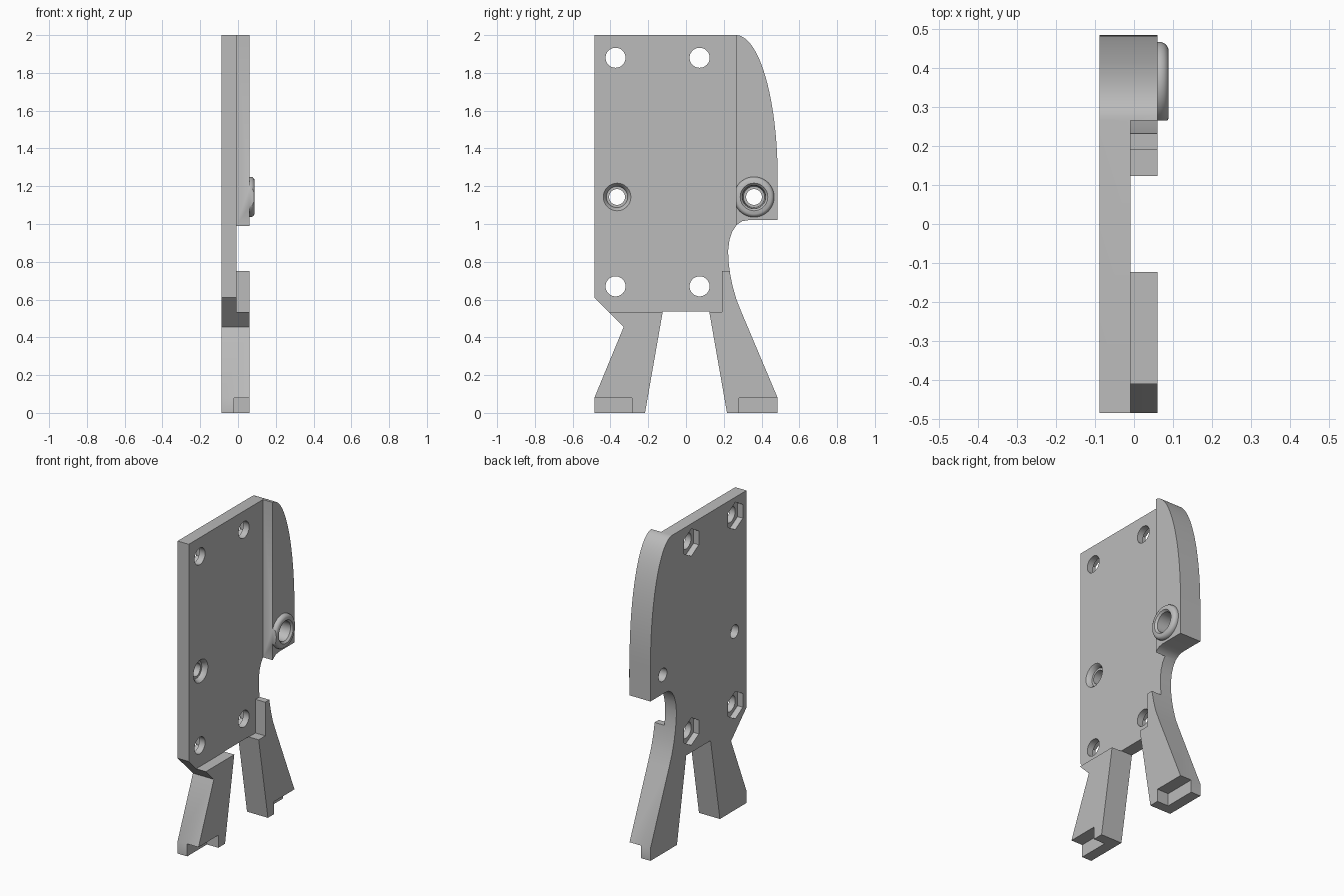
import bpy, bmesh
from math import sin, cos, pi
from mathutils import Matrix

if "Cube" in bpy.data.objects:
    bpy.data.objects.remove(bpy.data.objects["Cube"])

BACK, PLATE, FACE = -0.088, -0.009, 0.06

grey = bpy.data.materials.new("plain grey")
grey.use_nodes = True
colour = (0.5, 0.5, 0.5, 1)
grey.diffuse_color = colour
grey.node_tree.nodes["Principled BSDF"].inputs["Base Color"].default_value = colour


def finish(name, bm):
    bmesh.ops.recalc_face_normals(bm, faces=bm.faces)
    mesh = bpy.data.meshes.new(name)
    bm.to_mesh(mesh)
    bm.free()
    mesh.materials.append(grey)
    obj = bpy.data.objects.new(name, mesh)
    bpy.context.collection.objects.link(obj)
    return obj


def prism(name, outline, x0, x1):
    """Extrude a (y, z) outline along x."""
    bm = bmesh.new()
    face = bm.faces.new([bm.verts.new((x0, y, z)) for y, z in outline])
    out = bmesh.ops.extrude_face_region(bm, geom=[face])
    verts = [v for v in out["geom"] if isinstance(v, bmesh.types.BMVert)]
    bmesh.ops.translate(bm, verts=verts, vec=(x1 - x0, 0, 0))
    return finish(name, bm)


def ring_points(y, z, r, n):
    return [(y + r * sin(2 * pi * i / n), z + r * cos(2 * pi * i / n)) for i in range(n)]


def lathe(name, y, z, profile, n=48):
    """Stack (radius, x) rings into a closed round solid along x."""
    bm = bmesh.new()
    rings = [[bm.verts.new((x, *p)) for p in ring_points(y, z, r, n)] for r, x in profile]
    for a, b in zip(rings, rings[1:]):
        for i in range(n):
            j = (i + 1) % n
            bm.faces.new((a[i], a[j], b[j], b[i]))
    bm.faces.new(rings[0])
    bm.faces.new(rings[-1])
    return finish(name, bm)


def combine(target, tool, operation):
    mod = target.modifiers.new(operation, "BOOLEAN")
    mod.operation, mod.solver, mod.object = operation, "EXACT", tool
    bpy.context.view_layer.objects.active = target
    bpy.ops.object.modifier_apply(modifier=mod.name)
    bpy.data.objects.remove(tool)


# Body outline: plate, curved rear edge, notch and two splayed legs
arc = [(0.265 + 0.22 * sin(t * pi / 48), 1.25 + 0.75 * cos(t * pi / 48)) for t in range(25)]
notch = [(0.485, 1.02), (0.33, 1.02), (0.298, 1.015), (0.268, 0.995), (0.245, 0.96),
         (0.23, 0.915), (0.223, 0.86), (0.225, 0.8), (0.233, 0.74), (0.247, 0.67),
         (0.267, 0.6), (0.295, 0.53)]
legs = [(0.485, 0.08), (0.485, 0), (0.217, 0), (0.123, 0.537), (-0.123, 0.537),
        (-0.217, 0), (-0.485, 0), (-0.485, 0.08), (-0.33, 0.455), (-0.485, 0.61)]
body = prism("body_plate", [(-0.485, 2)] + arc + notch + legs, BACK, FACE)

# Rounded boss on the thick rear flange
boss = lathe("boss", 0.36, 1.143, [(0.107, 0.03), (0.107, 0.068), (0.104, 0.077),
                                   (0.098, 0.084), (0.09, 0.088)])
combine(body, boss, "UNION")

# Recessed face between flange and legs
recess = [(-0.6, 0.535), (0.19, 0.535), (0.19, 0.75), (0.265, 0.75), (0.265, 2.1), (-0.6, 2.1)]
combine(body, prism("recess", recess, PLATE, 0.2), "DIFFERENCE")

# Stepped feet
for a, b in ((-0.6, -0.285), (0.28, 0.6)):
    combine(body, prism("foot_step", [(a, -0.1), (b, -0.1), (b, 0.08), (a, 0.08)], -0.02, 0.2),
            "DIFFERENCE")

# Corner bolt holes with hexagonal nut pockets behind
for y in (-0.373, 0.072):
    for z in (0.67, 1.88):
        combine(body, lathe("bolt_hole", y, z, [(0.053, -0.2), (0.053, 0.2)]), "DIFFERENCE")
        combine(body, prism("nut_pocket", ring_points(y, z, 0.088, 6), -0.2, -0.05), "DIFFERENCE")

# Stepped pivot holes
for y, top, floor in ((-0.365, PLATE, -0.04), (0.36, 0.088, -0.03)):
    profile = [(0.042, -0.2), (0.042, floor), (0.056, floor), (0.062, top - 0.012),
               (0.073, top), (0.073, 0.2)]
    combine(body, lathe("pivot_hole", y, 1.143, profile), "DIFFERENCE")

bpy.ops.object.select_all(action="DESELECT")
body.select_set(True)
bpy.context.view_layer.objects.active = body
bpy.ops.object.shade_smooth_by_angle(angle=pi / 6)
